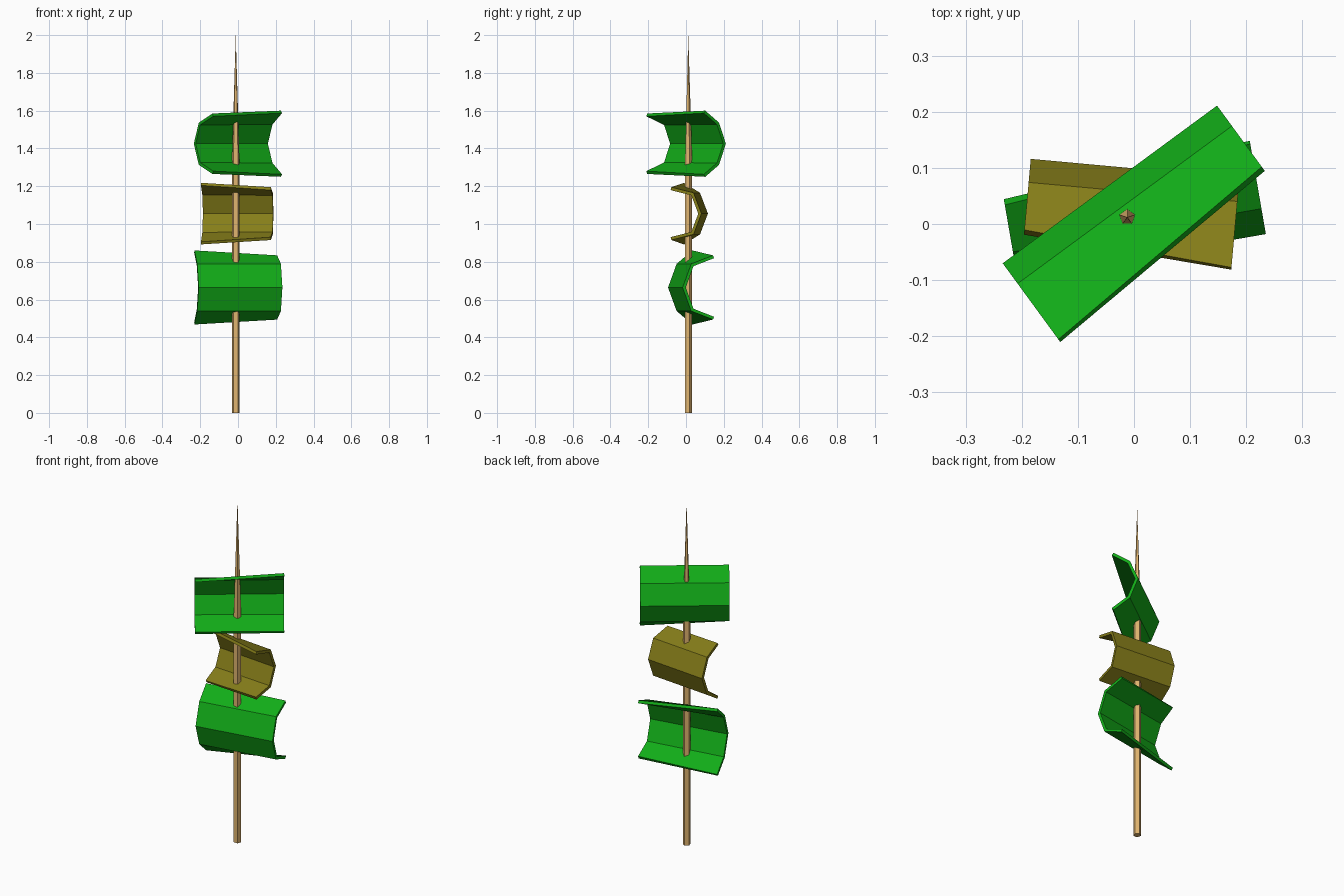
import bpy, bmesh
from math import sin, cos, pi
from mathutils import Vector

if "Cube" in bpy.data.objects:
    bpy.data.objects.remove(bpy.data.objects["Cube"])

def material(name, rgb):
    m = bpy.data.materials.new(name)
    m.diffuse_color = (*rgb, 1)
    m.use_nodes = True
    m.node_tree.nodes["Principled BSDF"].inputs["Base Color"].default_value = m.diffuse_color
    return m

GREEN = material("green", (0.006, 0.41, 0.009))
OLIVE = material("olive", (0.24, 0.21, 0.01))
WOOD = material("wood", (0.75, 0.46, 0.16))

def finish(name, bm, mat):
    bmesh.ops.recalc_face_normals(bm, faces=bm.faces)
    me = bpy.data.meshes.new(name)
    bm.to_mesh(me)
    bm.free()
    me.materials.append(mat)
    ob = bpy.data.objects.new(name, me)
    bpy.context.collection.objects.link(ob)

def section(depth, dz, fold_depth, fold_dz):
    """Outer outline of one panel end: (depth, height), symmetric about its middle fold."""
    return [(depth, dz), (fold_depth, fold_dz), (0, 0), (fold_depth, -fold_dz), (depth, -dz)]

def inset(pts, t):
    """Mitred offset of the outline toward its hollow side."""
    pts = [Vector(p) for p in pts]
    norms = []
    for a, b in zip(pts, pts[1:]):
        d = (b - a).normalized()
        norms.append(Vector((-d.y, d.x)))
    out = []
    for i, p in enumerate(pts):
        n0, n1 = norms[max(i - 1, 0)], norms[min(i, len(norms) - 1)]
        m = (n0 + n1).normalized()
        out.append(p + m * (t / m.dot(n0)))
    return out

def panel(name, mat, z, ends, fold, t=0.016):
    """ends: (middle fold xy, depth direction xy, flap depth, flap height) for both ends."""
    bm = bmesh.new()
    rings = []
    for (x, y), direction, depth, dz in ends:
        d = Vector(direction).normalized()
        outer = section(depth, dz, *fold)
        loop = outer + list(reversed(inset(outer, t)))
        rings.append([bm.verts.new((x + d.x * u, y + d.y * u, z + h)) for u, h in loop])
    a, b = rings
    n = len(a)
    for i in range(n):
        j = (i + 1) % n
        bm.faces.new((a[i], a[j], b[j], b[i]))
    for r in rings:
        for i in range(4):
            bm.faces.new((r[i], r[i + 1], r[n - 2 - i], r[n - 1 - i]))
    finish(name, bm, mat)

# Five-sided pole tapering to a point
bm = bmesh.new()
px, py = -0.012, 0.012
rings = [[bm.verts.new((px + 0.021 * cos(pi / 2 + k * 2 * pi / 5),
                        py + 0.021 * sin(pi / 2 + k * 2 * pi / 5), z)) for k in range(5)]
         for z in (0, 1.33)]
tip = bm.verts.new((px, py, 2.0))
bm.faces.new(rings[0])
for k in range(5):
    j = (k + 1) % 5
    bm.faces.new((rings[0][k], rings[0][j], rings[1][j], rings[1][k]))
    bm.faces.new((rings[1][k], rings[1][j], tip))
finish("pole", bm, WOOD)

# Bent leaf panels, each folded more tightly at one end
panel("lower_leaf", GREEN, 0.664,
      [((-0.208, -0.095), (-0.17, 0.985), 0.131, 0.196),
       ((0.235, -0.018), (-0.17, 0.985), 0.163, 0.17)], (0.046, 0.125))
panel("middle_leaf", OLIVE, 1.055,
      [((-0.184, 0.116), (-0.09, -1), 0.127, 0.163),
       ((0.188, 0.082), (-0.09, -1), 0.16, 0.14)], (0.042, 0.11))
panel("upper_leaf", GREEN, 1.425,
      [((-0.234, -0.07), (0.59, -0.807), 0.168, 0.16),
       ((0.148, 0.211), (0.59, -0.807), 0.135, 0.175)], (0.045, 0.112))
